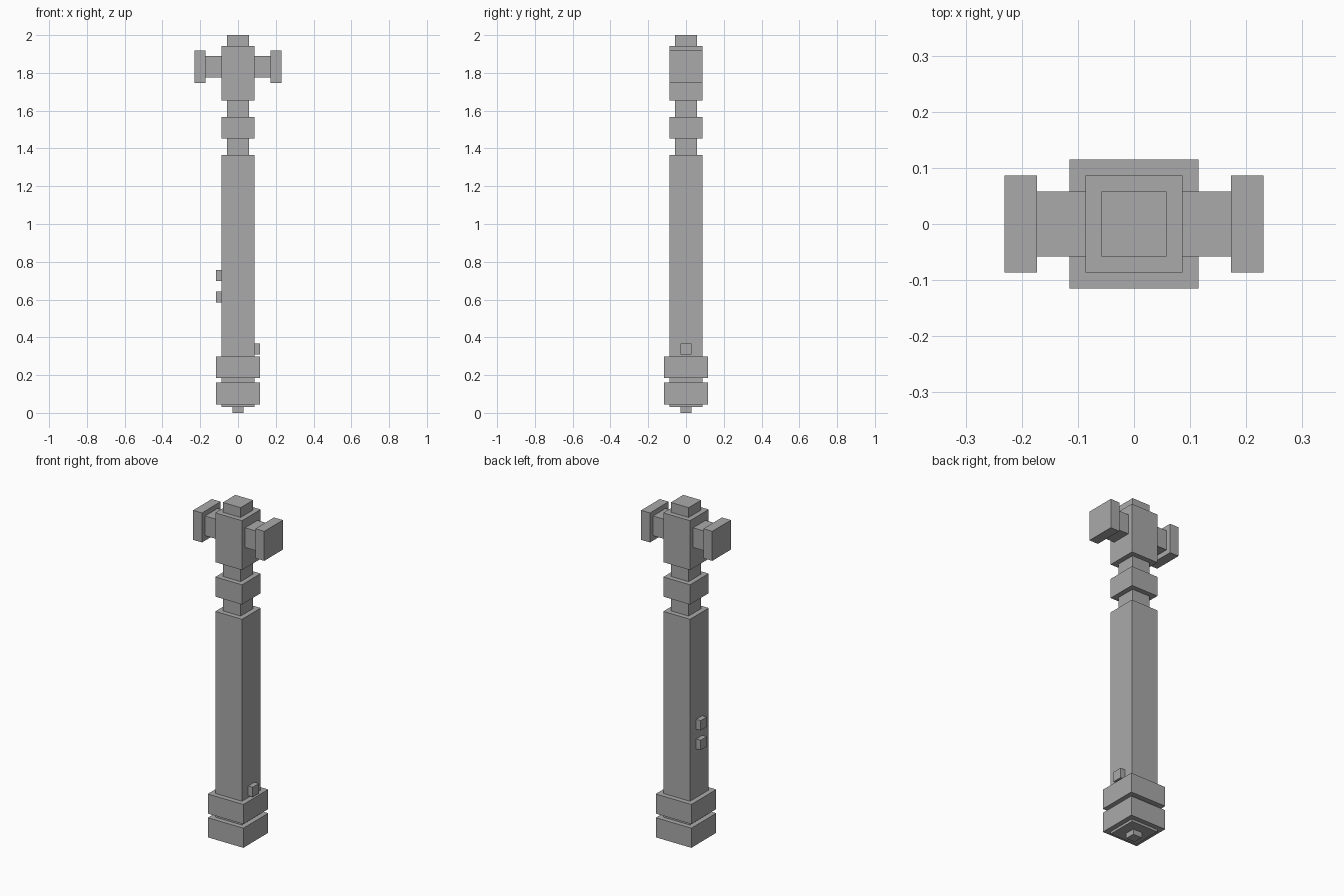
import bpy

# Remove the default cube
cube = bpy.data.objects.get("Cube")
if cube:
    bpy.data.objects.remove(cube, do_unlink=True)

# Single plain grey material
GREY = (0.4, 0.4, 0.4, 1.0)
metal = bpy.data.materials.new("plain_grey")
metal.use_nodes = True
metal.diffuse_color = GREY
metal.node_tree.nodes["Principled BSDF"].inputs["Base Color"].default_value = GREY

U = 2 / 69.4  # grid step shared by all blocks


def box(name, x, y, z):
    """Add a box spanning the given (min, max) range on each axis."""
    spans = (x, y, z)
    bpy.ops.mesh.primitive_cube_add(size=1, location=[(a + b) / 2 for a, b in spans])
    obj = bpy.context.object
    obj.name = obj.data.name = name
    obj.scale = [b - a for a, b in spans]
    bpy.ops.object.transform_apply(location=False, rotation=False, scale=True)
    obj.data.materials.append(metal)
    return obj


def square(name, half, bottom, top):
    """Add a square block centred on the vertical axis."""
    return box(name, (-half, half), (-half, half), (bottom, top))


# Handle, from the bottom tip upwards
square("bottom_tip", U, 0, 0.031)
square("handle_body", 3 * U, 0.031, 1.365)
square("lower_grip_band", 4 * U, 0.045, 0.16)
square("upper_grip_band", 4 * U, 0.184, 0.299)

# Neck, collar and head
neck = 1.365
square("lower_neck", 2 * U, neck, neck + 3 * U)
square("collar", 3 * U, neck + 3 * U, neck + 7 * U)
square("upper_neck", 2 * U, neck + 7 * U, neck + 10 * U)
square("head_block", 3 * U, neck + 10 * U, 2 - 2 * U)
square("top_cap", 2 * U, 2 - 2 * U, 2)

# Side arms with end plates
mid = 1.832
for side, s in (("left", 1), ("right", -1)):
    arm = sorted((s * 3 * U, s * 6 * U))
    plate = sorted((s * 6 * U, s * 8 * U))
    box(side + "_arm", arm, (-2 * U, 2 * U), (mid - 2 * U, mid + 2 * U))
    box(side + "_end_plate", plate, (-3 * U, 3 * U), (mid - 3 * U, mid + 3 * U))

# Small buttons on the sides of the handle
for name, s, z in (("left_button", 1, 0.338),
                   ("right_lower_button", -1, 0.613),
                   ("right_upper_button", -1, 0.728)):
    box(name, sorted((s * 3 * U, s * 4 * U)), (-U, U), (z - U, z + U))
